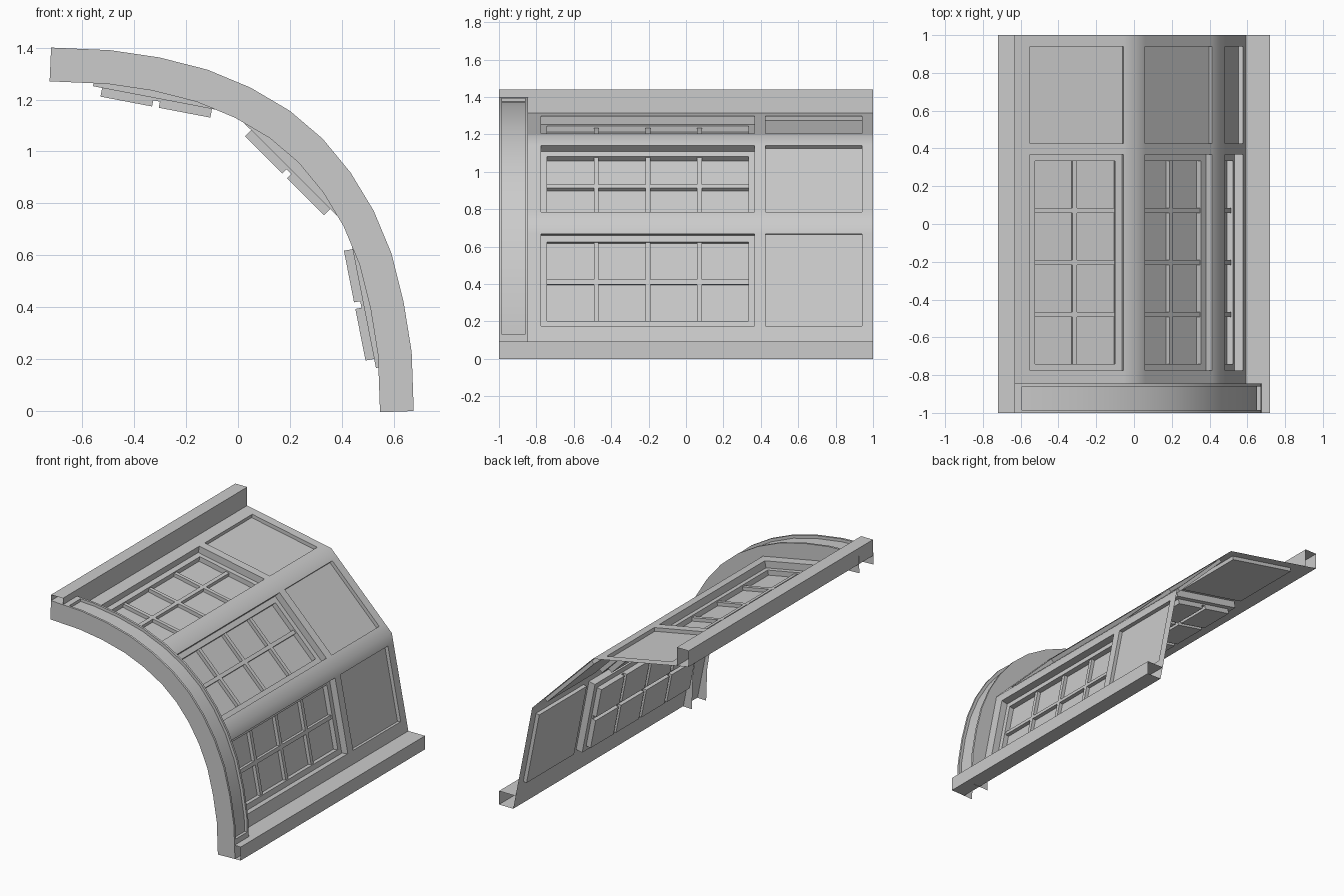
import bpy, math
from mathutils import Vector

if "Cube" in bpy.data.objects:
    bpy.data.objects.remove(bpy.data.objects["Cube"])


def make_object(name, verts, faces, angle=None):
    me = bpy.data.meshes.new(name)
    me.from_pydata(verts, [], faces)
    me.update()
    ob = bpy.data.objects.new(name, me)
    bpy.context.collection.objects.link(ob)
    if angle:
        bpy.ops.object.select_all(action='DESELECT')
        ob.select_set(True)
        bpy.context.view_layer.objects.active = ob
        bpy.ops.object.shade_smooth_by_angle(angle=math.radians(angle))
    return ob


def relief_strip(name, profile, y_range, recesses, skirt=None, angle=40):
    """Sweep an xz profile along y and sink rectangles (s0, s1, y0, y1, depth) into it."""
    pts = [Vector(p) for p in profile]
    dirs = [(b - a).normalized() for a, b in zip(pts, pts[1:])]
    normals = [Vector((-d.y, d.x)) for d in dirs]
    dist = [0.0]
    for a, b in zip(pts, pts[1:]):
        dist.append(dist[-1] + (b - a).length)
    rows = []                                   # (s, point, offset direction)
    for i, p in enumerate(pts):
        n1, n2 = normals[max(i - 1, 0)], normals[min(i, len(normals) - 1)]
        rows.append((dist[i], p, (n1 + n2) / (1 + n1.dot(n2))))
    for s in {round(v, 5) for r in recesses for v in r[:2]}:
        k = max(i for i in range(len(dirs)) if dist[i] <= s)
        rows.append((s, pts[k] + dirs[k] * (s - dist[k]), normals[k]))
    rows.sort(key=lambda r: r[0])
    cols = sorted({round(v, 5) for r in recesses for v in r[2:4]} | set(y_range))

    def depth(i, j):
        s = (rows[i][0] + rows[i + 1][0]) / 2
        y = (cols[j] + cols[j + 1]) / 2
        d = 0.0
        for s0, s1, y0, y1, dep in recesses:    # later entries win
            if s0 < s < s1 and y0 < y < y1:
                d = dep
        return d

    verts, faces, index = [], [], {}

    def v(i, j, d):
        if (i, j, d) not in index:
            index[i, j, d] = len(verts)
            p = rows[i][1] - rows[i][2] * d
            verts.append((p.x, cols[j], p.y))
        return index[i, j, d]

    nu, nv = len(rows) - 1, len(cols) - 1
    for i in range(nu):
        for j in range(nv):
            d = depth(i, j)
            faces.append((v(i, j, d), v(i + 1, j, d), v(i + 1, j + 1, d), v(i, j + 1, d)))
            if i and depth(i - 1, j) != d:
                a = depth(i - 1, j)
                faces.append((v(i, j, d), v(i, j + 1, d), v(i, j + 1, a), v(i, j, a)))
            if j and depth(i, j - 1) != d:
                a = depth(i, j - 1)
                faces.append((v(i, j, d), v(i, j, a), v(i + 1, j, a), v(i + 1, j, d)))
        if skirt:                               # side walls
            for j, a, b in ((0, skirt, depth(i, 0)), (nv, depth(i, nv - 1), skirt)):
                faces.append((v(i, j, b), v(i, j, a), v(i + 1, j, a), v(i + 1, j, b)))
    return make_object(name, verts, faces, angle)


# Three-facet wall with a barred window and a plain panel on each facet
FRAME, BAR, GLASS, PANEL = 0.047, 0.057, 0.081, 0.025
recesses = []
for s0 in (0.173, 0.812, 1.456):
    s1 = s0 + 0.503
    recesses.append((s0, s1, 0.425, 0.94, PANEL))
    recesses.append((s0, s1, -0.775, 0.367, FRAME))
    a0, a1, b0, b1 = s0 + 0.036, s1 - 0.036, -0.742, 0.334
    recesses.append((a0, a1, b0, b1, BAR))
    bar = 0.026
    pw, ph = (b1 - b0 - 3 * bar) / 4, (a1 - a0 - bar) / 2
    for r in range(2):
        for c in range(4):
            p, q = a0 + r * (ph + bar), b0 + c * (pw + bar)
            recesses.append((p, p + ph, q, q + pw, GLASS))
relief_strip("window_wall", [(-0.72, 1.33), (0.008, 1.191), (0.468, 0.732), (0.612, 0)],
             (-1.0, 1.0), recesses)

# Curved end rib with a shallow groove on its outer face
rib = [(-0.72, 1.40), (-0.492, 1.39), (-0.303, 1.362), (-0.118, 1.315), (0.048, 1.246),
       (0.199, 1.157), (0.326, 1.049), (0.434, 0.918), (0.523, 0.771), (0.592, 0.605),
       (0.638, 0.42), (0.669, 0.228), (0.677, 0)]
length = sum((Vector(a) - Vector(b)).length for a, b in zip(rib, rib[1:]))
relief_strip("end_rib", rib, (-1.0, -0.845),
             [(0.128, length - 0.13, -0.985, -0.86, 0.02)], skirt=0.13, angle=30)


# Hollow beams along the top and bottom edges
def beam(name, section):
    n = len(section)
    verts = [(x, y, z) for y in (-1, 1) for x, z in section]
    make_object(name, verts, [(i, i + 1, n + i + 1, n + i) for i in range(n - 1)])


beam("top_beam", [(-0.72, 1.33), (-0.72, 1.44), (-0.63, 1.44), (-0.63, 1.313)])
beam("bottom_beam", [(0.594, 0.093), (0.72, 0.093), (0.72, 0), (0.612, 0)])
